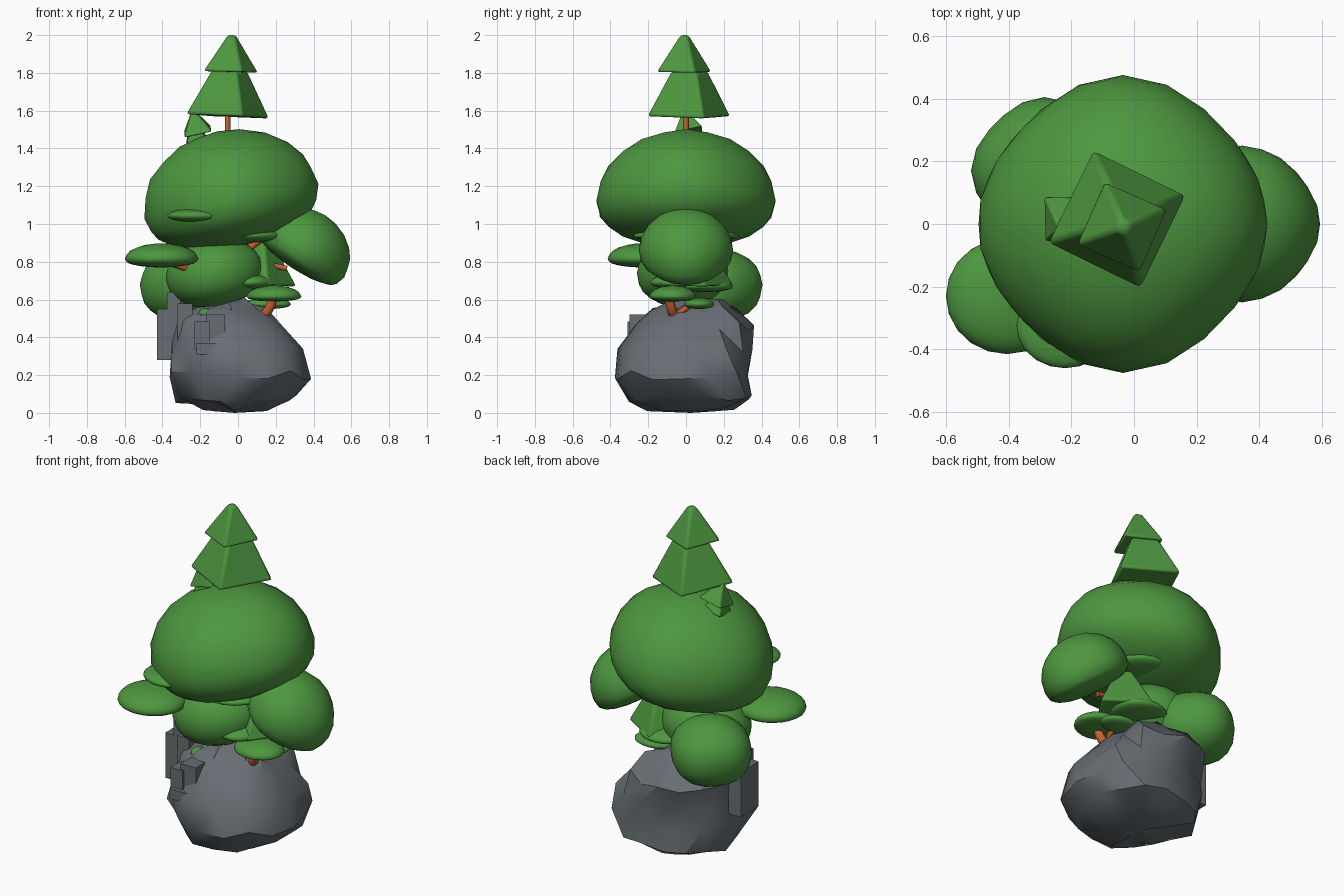
import bpy, bmesh, math, random
from mathutils import Vector

if "Cube" in bpy.data.objects:
    bpy.data.objects.remove(bpy.data.objects["Cube"])

random.seed(4)


def mat(name, col):
    m = bpy.data.materials.new(name)
    m.diffuse_color = (*col, 1)
    m.use_nodes = True
    m.node_tree.nodes["Principled BSDF"].inputs["Base Color"].default_value = m.diffuse_color
    return m


GREEN = mat("leaf green", (0.075, 0.31, 0.05))
GREY = mat("slate grey", (0.135, 0.155, 0.17))
ORANGE = mat("bark orange", (0.58, 0.12, 0.03))


def finish(o, name, m, angle=40):
    o.name = name
    o.data.materials.clear()
    o.data.materials.append(m)
    bpy.ops.object.select_all(action='DESELECT')
    o.select_set(True)
    bpy.context.view_layer.objects.active = o
    bpy.ops.object.shade_smooth_by_angle(angle=math.radians(angle))
    return o


def blob(name, loc, rx, ry, up, down, tilt=0, trim=0.0, flat=0.85):
    """Leaf clump with separate dome and underside heights; trim pulls in the diagonals."""
    bpy.ops.mesh.primitive_ico_sphere_add(subdivisions=3, radius=1, location=loc,
                                          rotation=(0, tilt, 0))
    o = bpy.context.object
    for v in o.data.vertices:
        x, y, z = v.co
        k = 1 - trim * math.sin(2 * math.atan2(y, x)) ** 2
        v.co = (x * rx * k, y * ry * k, z * up if z > 0 else -down * abs(z) ** flat)
    return finish(o, name, GREEN, 60)


def tier(name, base, r1, r2, h, turn, tilt=0.0, bevel=0.016):
    """Four-sided conifer tier standing on the base point."""
    bpy.ops.mesh.primitive_cone_add(vertices=4, radius1=r1, radius2=r2, depth=h)
    o = bpy.context.object
    for v in o.data.vertices:
        v.co.z += h / 2
    o.location = base
    o.rotation_euler = (0, tilt, math.radians(turn))
    b = o.modifiers.new("soft_edges", 'BEVEL')
    b.width, b.segments = bevel, 2
    return finish(o, name, GREEN, 55)


def branch(name, pts, r):
    """Bark tube through the given points."""
    c = bpy.data.curves.new(name, 'CURVE')
    c.dimensions = '3D'
    c.bevel_depth, c.bevel_resolution, c.use_fill_caps = r, 2, True
    s = c.splines.new('BEZIER')
    s.bezier_points.add(len(pts) - 1)
    for p, co in zip(s.bezier_points, pts):
        p.co = co
        p.handle_left_type = p.handle_right_type = 'AUTO'
    s.resolution_u = 4
    o = bpy.data.objects.new(name, c)
    bpy.context.collection.objects.link(o)
    bpy.ops.object.select_all(action='DESELECT')
    o.select_set(True)
    bpy.context.view_layer.objects.active = o
    bpy.ops.object.convert(target='MESH')
    return finish(bpy.context.object, name, ORANGE, 50)


def block(name, loc, size, turn=0):
    bpy.ops.mesh.primitive_cube_add(size=1, location=loc, rotation=(0, 0, math.radians(turn)))
    o = bpy.context.object
    for v in o.data.vertices:
        v.co = Vector(a * b for a, b in zip(v.co, size))
    return finish(o, name, GREY, 20)


# boulder: stacked jittered rings (z, x min, x max, y min, y max)
levels = [(0.03, -0.2, 0.16, -0.2, 0.25), (0.075, -0.33, 0.3, -0.3, 0.34),
          (0.2, -0.38, 0.375, -0.385, 0.34), (0.34, -0.37, 0.34, -0.36, 0.34),
          (0.46, -0.36, 0.24, -0.26, 0.35), (0.54, -0.33, 0.15, -0.18, 0.27),
          (0.595, -0.16, 0.06, -0.08, 0.2)]
bm = bmesh.new()
rings, N = [], 16
for k, (z, x0, x1, y0, y1) in enumerate(levels):
    ring = []
    for i in range(N):
        a = 2 * math.pi * (i + 0.5 * (k % 2)) / N
        j = random.uniform(0.95, 1.04)
        c, s = math.cos(a), math.sin(a)
        # lopsided corners
        j += math.sin(2 * a) ** 2 * (math.copysign(-0.06, c) + math.copysign(0.03, s))
        c, s = [math.copysign(abs(t) ** 0.9, t) for t in (c, s)]
        ring.append(bm.verts.new(((x0 + x1) / 2 + c * j * (x1 - x0) / 2,
                                  (y0 + y1) / 2 + s * j * (y1 - y0) / 2,
                                  max(0, z + random.uniform(-0.025, 0.025)))))
    rings.append(ring)
for a, b in zip(rings, rings[1:]):
    for i in range(N):
        n = (i + 1) % N
        bm.faces.new((a[i], a[n], b[n], b[i]))
for ring, z in ((rings[0], 0.0), (rings[-1], 0.61)):
    c = sum((v.co for v in ring), Vector()) / N
    c.z = z
    cv = bm.verts.new(c)
    for i in range(N):
        bm.faces.new((ring[i], ring[(i + 1) % N], cv))
bmesh.ops.triangulate(bm, faces=bm.faces)
bmesh.ops.recalc_face_normals(bm, faces=bm.faces)
me = bpy.data.meshes.new("boulder")
bm.to_mesh(me)
bm.free()
rock = bpy.data.objects.new("boulder", me)
bpy.context.collection.objects.link(rock)
finish(rock, "boulder", GREY, 32)

# stone slabs and pillars stuck on the boulder
for i, (loc, size) in enumerate([
        ((-0.39, 0.01, 0.415), (0.08, 0.17, 0.27)),
        ((-0.34, 0.0, 0.50), (0.07, 0.15, 0.28)),
        ((-0.28, -0.06, 0.47), (0.08, 0.12, 0.22)),
        ((-0.12, -0.25, 0.44), (0.10, 0.10, 0.16)),
        ((-0.19, -0.26, 0.41), (0.08, 0.10, 0.15)),
        ((-0.14, -0.28, 0.34), (0.16, 0.11, 0.06))]):
    block(f"stone_slab_{i + 1}", loc, size)

# trunk and branches
branch("main_trunk", [(-0.02, 0, 0.5), (0.0, 0.02, 0.75), (0.03, 0, 0.98)], 0.035)
branch("right_branch", [(0.02, 0, 0.8), (0.08, 0, 0.89), (0.22, 0, 0.95)], 0.018)
branch("low_right_branch", [(0.02, 0, 0.75), (0.16, 0, 0.78), (0.26, 0, 0.765)], 0.014)
branch("left_branch", [(-0.1, -0.05, 0.72), (-0.25, -0.17, 0.76), (-0.38, -0.22, 0.8)], 0.018)
branch("back_branch", [(-0.18, 0.12, 0.48), (-0.25, 0.17, 0.52), (-0.28, 0.18, 0.66)], 0.02)
branch("small_front_trunk", [(0.09, -0.04, 0.50), (0.15, -0.07, 0.53), (0.19, -0.09, 0.62)], 0.026)
branch("small_side_trunk", [(0.14, -0.06, 0.52), (0.16, -0.02, 0.54), (0.17, 0.03, 0.58)], 0.016)
branch("top_trunk", [(-0.055, 0.0, 1.42), (-0.055, 0.0, 1.62)], 0.015)

# large leaf clumps
blob("main_canopy", (-0.035, 0, 1.12), 0.47, 0.475, 0.378, 0.24, -0.2, 0.05)
blob("right_clump", (0.345, 0, 0.86), 0.26, 0.25, 0.22, 0.11, 0.58, 0.04, 0.6)
blob("centre_clump", (-0.125, -0.015, 0.74), 0.26, 0.245, 0.185, 0.18, -0.15, 0.03)
blob("back_left_clump", (-0.285, 0.17, 0.68), 0.235, 0.235, 0.19, 0.2, 0, 0.07)

# flat leaf pads (location, radius x, radius y, up, down)
for i, p in enumerate([
        ((-0.405, -0.23, 0.815), 0.195, 0.185, 0.083, 0.045),
        ((-0.22, -0.325, 1.045), 0.155, 0.135, 0.037, 0.035),
        ((0.05, 0, 0.94), 0.21, 0.28, 0.04, 0.04),
        ((0.19, -0.07, 0.615), 0.145, 0.125, 0.06, 0.025),
        ((0.16, 0.07, 0.575), 0.12, 0.08, 0.035, 0.025),
        ((0.06, -0.02, 0.69), 0.13, 0.17, 0.05, 0.035),
        ((0.05, 0.10, 0.67), 0.16, 0.15, 0.05, 0.03),
        ((-0.17, -0.13, 0.525), 0.04, 0.05, 0.03, 0.02)]):
    blob(f"leaf_pad_{i + 1}", *p)

# conifers: large on top, small on its left, one under the canopy
tier("top_tree_lower", (-0.055, 0.015, 1.57), 0.238, 0.105, 0.24, 19, 0.05)
tier("top_tree_upper", (-0.038, -0.01, 1.805), 0.16, 0.028, 0.195, 21, 0.03, 0.014)
tier("small_tree_lower", (-0.215, 0.015, 1.43), 0.085, 0.04, 0.08, 45, -0.3, 0.005)
tier("small_tree_upper", (-0.213, 0.015, 1.488), 0.105, 0.015, 0.112, 45, -0.3, 0.007)
tier("hidden_tree_tier", (0.115, 0.055, 0.675), 0.205, 0.05, 0.26, 12, 0.03)
